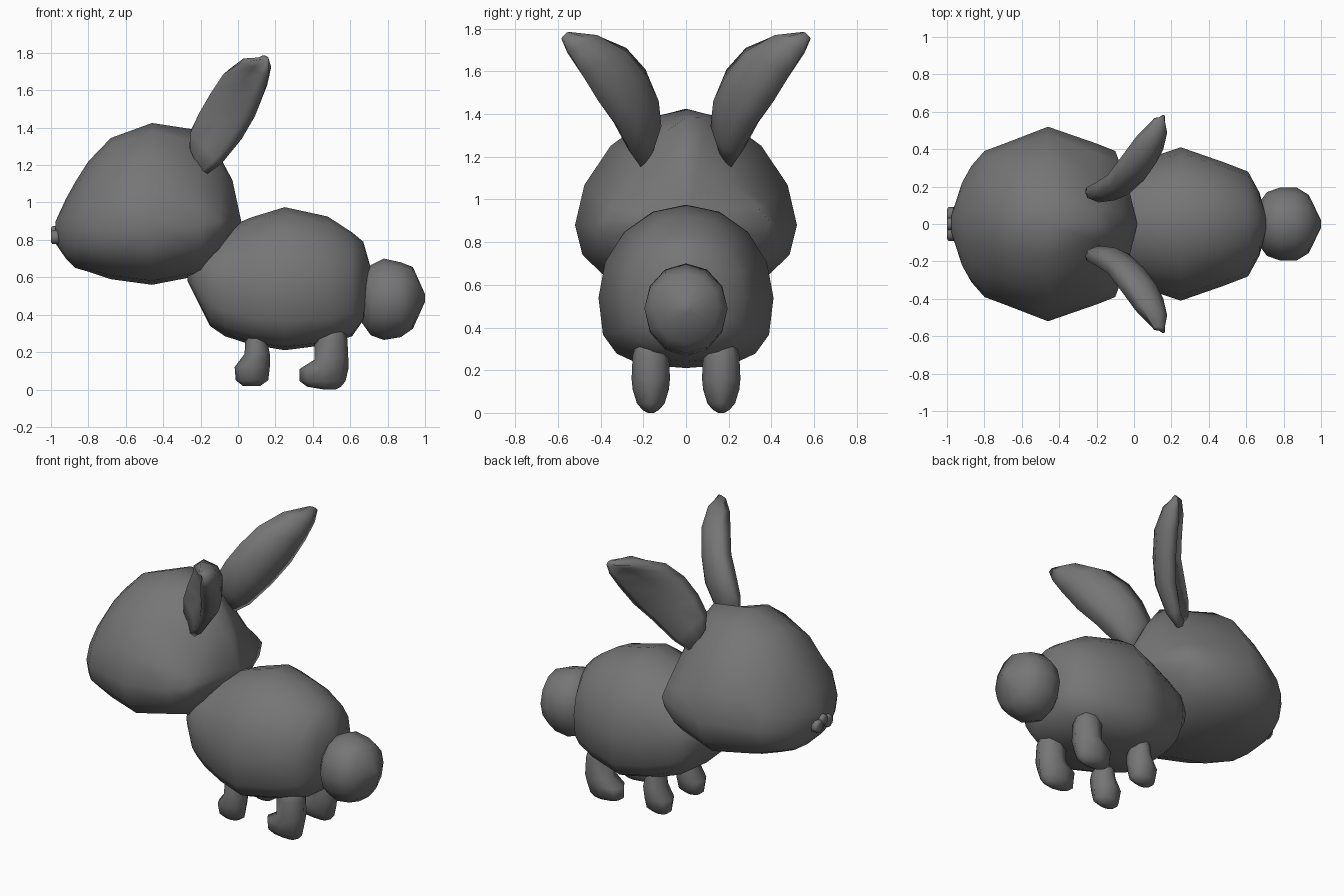
import bpy, bmesh, math
from mathutils import Vector

fur = bpy.data.materials.new("grey fur")
fur.diffuse_color = (0.18, 0.18, 0.18, 1)


def loft(name, rings, mirror=False):
    """Skin a list of closed rings, cap both ends, optionally mirror across y."""
    bm = bmesh.new()
    loops = [[bm.verts.new(p) for p in ring] for ring in rings]
    n = len(loops[0])
    for a, b in zip(loops, loops[1:]):
        for i in range(n):
            j = (i + 1) % n
            bm.faces.new((a[i], a[j], b[j], b[i]))
    bm.faces.new(loops[0])
    bm.faces.new(loops[-1])
    bmesh.ops.recalc_face_normals(bm, faces=bm.faces)
    mesh = bpy.data.meshes.new(name)
    bm.to_mesh(mesh)
    bm.free()
    mesh.materials.append(fur)
    mesh.shade_smooth()
    ob = bpy.data.objects.new(name, mesh)
    bpy.context.collection.objects.link(ob)
    if mirror:
        mod = ob.modifiers.new("mirror", 'MIRROR')
        mod.use_axis = (False, True, False)
    return ob


def spow(v, p):
    return math.copysign(abs(v) ** (2 / p), v)


def body_ring(x, half_w, z_mid, z_top, z_low, p_top=2.0, p_low=2.0, n=16, y=0):
    """Cross-section in yz with separate top and bottom heights and roundness."""
    pts = []
    for i in range(n):
        a = 2 * math.pi * i / n
        c, s = math.cos(a), math.sin(a)
        p = p_top if s >= 0 else p_low
        h = z_top - z_mid if s >= 0 else z_mid - z_low
        pts.append((x, y + half_w * spow(c, p), z_mid + h * spow(s, p)))
    return pts


# Head: x, half width, widest height, top, bottom, roundness of the upper half
head = [(-0.975, 0.05, 0.86, 0.90, 0.78, 1.8), (-0.92, 0.22, 0.85, 1.02, 0.70, 1.7),
        (-0.87, 0.31, 0.85, 1.11, 0.65, 1.65), (-0.80, 0.39, 0.86, 1.22, 0.63, 1.65),
        (-0.68, 0.435, 0.87, 1.345, 0.59, 1.75), (-0.46, 0.52, 0.88, 1.425, 0.56, 1.8),
        (-0.20, 0.43, 0.88, 1.385, 0.61, 1.2), (-0.10, 0.39, 0.90, 1.25, 0.73, 1.1),
        (-0.03, 0.20, 0.90, 1.12, 0.83, 1.2), (0.015, 0.01, 0.90, 0.91, 0.89, 2)]
loft("head", [body_ring(*r, p_low=2.3) for r in head])

# Body
body = [(-0.27, 0.08, 0.62, 0.68, 0.58), (-0.23, 0.20, 0.60, 0.75, 0.50),
        (-0.15, 0.27, 0.58, 0.81, 0.34), (-0.07, 0.30, 0.56, 0.86, 0.285),
        (0.07, 0.35, 0.54, 0.92, 0.24), (0.25, 0.41, 0.54, 0.975, 0.21),
        (0.48, 0.33, 0.54, 0.925, 0.24), (0.61, 0.28, 0.55, 0.84, 0.285),
        (0.67, 0.17, 0.56, 0.79, 0.37), (0.71, 0.03, 0.59, 0.65, 0.54)]
loft("body", [body_ring(*r, p_low=3.0) for r in body])

# Tail
tail = [(0.66, 0.10, 0.49, 0.60, 0.36), (0.71, 0.17, 0.48, 0.665, 0.29),
        (0.78, 0.195, 0.49, 0.70, 0.265), (0.87, 0.195, 0.49, 0.68, 0.28),
        (0.935, 0.155, 0.49, 0.655, 0.325), (1.0, 0.02, 0.49, 0.51, 0.47)]
loft("tail", [body_ring(*r, n=12) for r in tail])


# Legs: height, front x, back x, half width
def leg(name, rows, y=0.165, n=8):
    rings = []
    for z, x0, x1, w in rows:
        ang = [2 * math.pi * i / n for i in range(n)]
        rings.append([((x0 + x1) / 2 + (x1 - x0) / 2 * math.cos(a),
                       y + w * math.sin(a), z) for a in ang])
    loft(name, rings, mirror=True)


leg("hind_legs", [(0.36, 0.44, 0.56, 0.06), (0.27, 0.41, 0.585, 0.085),
                  (0.16, 0.41, 0.59, 0.09), (0.11, 0.33, 0.59, 0.085),
                  (0.045, 0.33, 0.575, 0.065), (0.015, 0.37, 0.55, 0.04),
                  (0.0, 0.46, 0.52, 0.015)])
leg("front_legs", [(0.36, 0.06, 0.13, 0.05), (0.27, 0.04, 0.155, 0.07),
                   (0.19, 0.035, 0.17, 0.085), (0.12, -0.018, 0.17, 0.08),
                   (0.05, -0.012, 0.162, 0.06), (0.02, 0.025, 0.12, 0.025)])

# Ears: upper edge, lower edge, thickness; cupped section swept along them
ear = [((-0.26, 0.17, 1.30), (-0.19, 0.20, 1.135), 0.3),
       ((-0.25, 0.14, 1.39), (-0.09, 0.25, 1.205), 0.75),
       ((-0.19, 0.15, 1.50), (0.02, 0.32, 1.34), 1.0),
       ((-0.12, 0.19, 1.61), (0.09, 0.41, 1.46), 1.0),
       ((-0.05, 0.28, 1.71), (0.14, 0.49, 1.59), 1.0),
       ((0.03, 0.42, 1.77), (0.165, 0.55, 1.69), 0.75),
       ((0.11, 0.555, 1.775), (0.165, 0.58, 1.76), 0.25)]
section = [(0, 0), (0.12, 0.065), (0.5, 0.025), (0.88, 0.05),
           (1, 0), (0.78, -0.075), (0.5, -0.095), (0.22, -0.075)]
mids = [(Vector(a) + Vector(b)) / 2 for a, b, t in ear]
rings = []
for k, (a, b, t) in enumerate(ear):
    a, b = Vector(a), Vector(b)
    along = mids[min(k + 1, len(ear) - 1)] - mids[max(k - 1, 0)]
    out = along.cross(b - a).normalized()
    rings.append([a.lerp(b, u) + out * d * t for u, d in section])
loft("ears", rings, mirror=True)


# Nose: a middle disc between two side discs
def nose_disc(name, y, z, r, mirror):
    rows = [(-0.95, r), (-0.992, r), (-1.0, r * 0.7)]
    loft(name, [body_ring(x, q, z, z + q, z - q, n=10, y=y) for x, q in rows], mirror)


nose_disc("nose_middle", 0, 0.84, 0.035, False)
nose_disc("nose_sides", 0.05, 0.815, 0.04, True)
